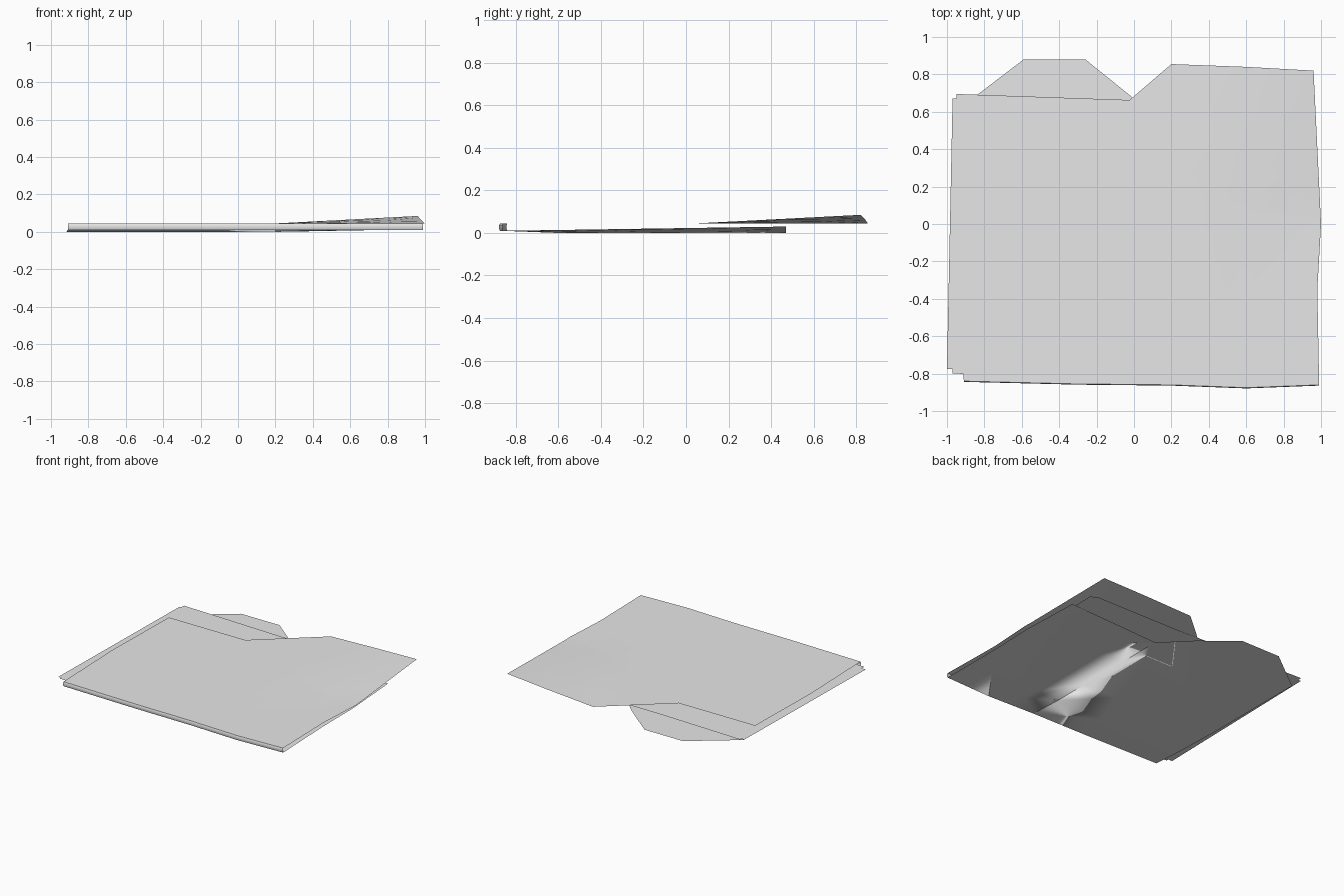
import bpy, bmesh
from mathutils import Vector

cube = bpy.data.objects.get("Cube")
if cube:
    bpy.data.objects.remove(cube, do_unlink=True)

grey = bpy.data.materials.new("light_grey_card")
grey.use_nodes = True
colour = (0.8, 0.8, 0.8, 1)
grey.diffuse_color = colour
grey.node_tree.nodes["Principled BSDF"].inputs["Base Color"].default_value = colour


def finish(name, bm):
    mesh = bpy.data.meshes.new(name)
    bm.to_mesh(mesh)
    bm.free()
    mesh.materials.append(grey)
    mesh.shade_smooth()
    obj = bpy.data.objects.new(name, mesh)
    bpy.context.collection.objects.link(obj)
    return obj


def clamp(t):
    return max(0.0, min(1.0, t))


def card(name, outline, height, x_cuts=(), y_cuts=(), face_down=False):
    """Thin sheet cut from an outline, creased along cut lines and bent by height(x, y)."""
    bm = bmesh.new()
    points = outline[::-1] if face_down else outline
    bm.faces.new([bm.verts.new((x, y, 0)) for x, y in points])
    bmesh.ops.triangulate(bm, faces=bm.faces[:])
    for axis, cuts in ((0, x_cuts), (1, y_cuts)):
        for c in cuts:
            co, no = Vector((0, 0, 0)), Vector((0, 0, 0))
            co[axis], no[axis] = c, 1
            bmesh.ops.bisect_plane(bm, geom=bm.verts[:] + bm.edges[:] + bm.faces[:],
                                   plane_co=co, plane_no=no)
    for v in bm.verts:
        v.co.z = height(v.co.x, v.co.y)
    return finish(name, bm)


# Fold line shared by both covers and the spine
fold = [(-0.91, -0.84), (-0.3, -0.855), (0.2, -0.86), (0.6, -0.875), (0.99, -0.86)]


# Front cover, with its back corner lifting
def top_height(x, y):
    return 0.045 + 0.04 * clamp((x - 0.2) / 0.76) * clamp((y - 0.05) / 0.77)


top_outline = fold + [(0.98, -0.35), (1.0, 0), (0.96, 0.82), (0.6, 0.84), (0.2, 0.855),
                      (-0.26, 0.46), (-0.915, 0.46), (-0.93, -0.2)]
card("front_cover", top_outline, top_height, (0.2, 0.4, 0.6, 0.8), (0.05, 0.25, 0.46, 0.65))


# Back cover with its tab, curling up along one side
def bottom_height(x, y):
    front = 0.01 * clamp((-0.6 - y) / 0.24)
    curl = clamp((x - 0.2) / 0.76) * (0.01 + 0.02 * clamp((y + 0.85) / 1.32))
    return max(front, curl)


bottom_outline = fold + [(0.98, -0.35), (0.985, 0), (0.96, 0.47), (0.2, 0.47), (0, 0.67),
                         (-0.26, 0.88), (-0.59, 0.88), (-0.93, 0.62), (-0.93, -0.2)]
card("back_cover", bottom_outline, bottom_height, (0.2, 0.4, 0.6, 0.8),
     (-0.6, -0.3, 0.1), face_down=True)

# Spine: rounded strip joining the covers along the fold
bm = bmesh.new()
profile = [(0, 0.01), (-0.004, 0.02), (-0.004, 0.035), (0, 0.045)]
rows = [[bm.verts.new((x, y + dy, z)) for x, y in fold] for dy, z in profile]
for low, high in zip(rows, rows[1:]):
    for i in range(len(fold) - 1):
        bm.faces.new((low[i], low[i + 1], high[i + 1], high[i]))
finish("spine", bm)

# Loose paper sheets, slightly askew
card("lower_sheet", [(-1.0, -0.775), (0.87, -0.79), (0.89, 0.655), (-0.97, 0.67)],
     lambda x, y: 0.033)
card("upper_sheet", [(-0.97, -0.8), (0.9, -0.83), (0.925, 0.63), (-0.95, 0.695)],
     lambda x, y: 0.037)
